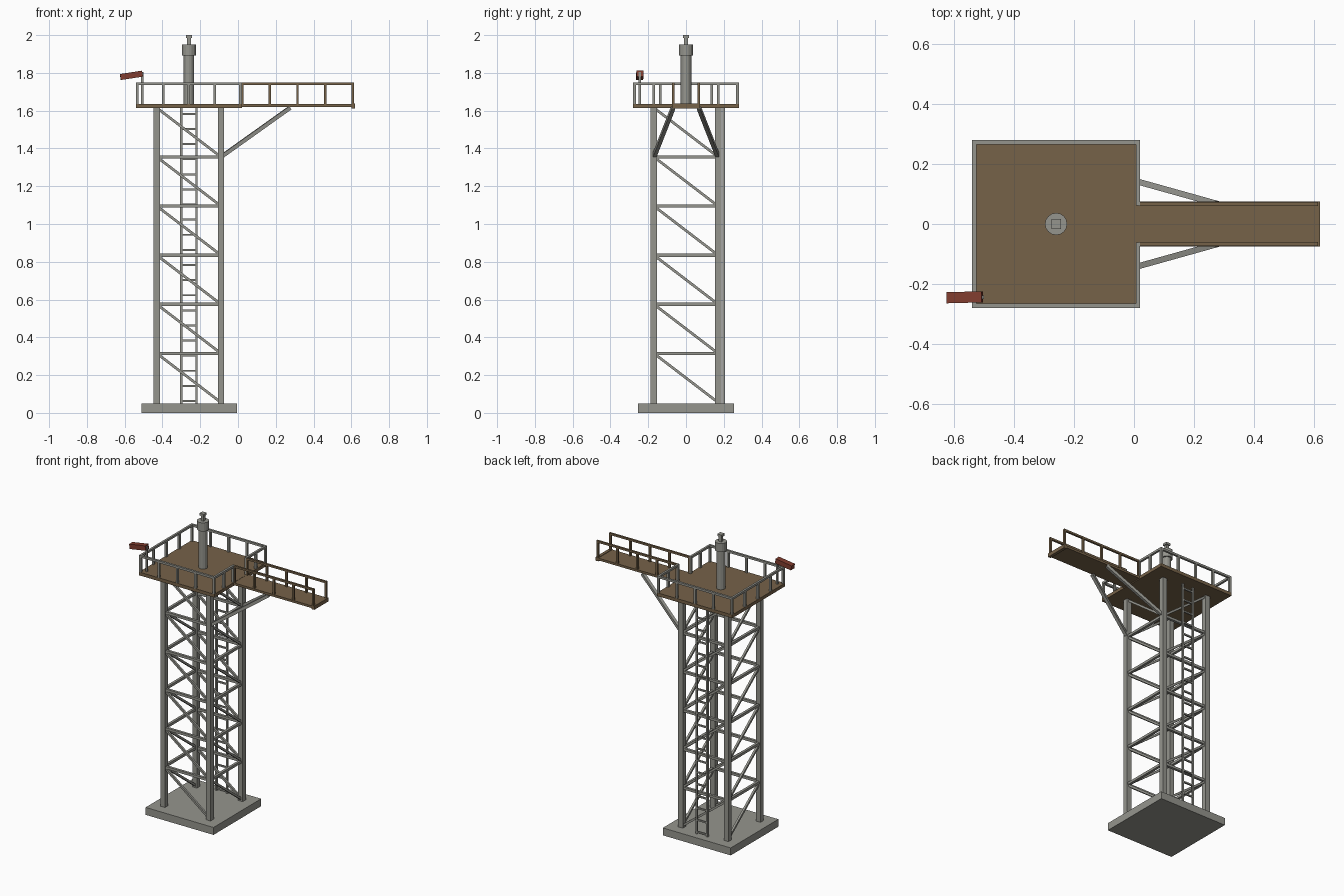
import bpy, bmesh, math
from mathutils import Vector, Matrix

if "Cube" in bpy.data.objects:
    bpy.data.objects.remove(bpy.data.objects["Cube"])

CX = -0.26            # tower axis
DECK = 1.635          # deck top height
RAIL = 1.742          # handrail centre height


def material(name, rgb):
    m = bpy.data.materials.new(name)
    m.diffuse_color = (*rgb, 1)
    m.use_nodes = True
    m.node_tree.nodes["Principled BSDF"].inputs["Base Color"].default_value = m.diffuse_color
    return m


STEEL = material("grey steel", (0.30, 0.30, 0.27))
WOOD = material("brown timber", (0.18, 0.122, 0.066))
RED = material("dull red", (0.22, 0.046, 0.028))


def finish(name, bm, mat):
    me = bpy.data.meshes.new(name)
    bm.to_mesh(me)
    bm.free()
    me.materials.append(mat)
    ob = bpy.data.objects.new(name, me)
    bpy.context.collection.objects.link(ob)
    return ob


def add_bar(bm, a, b, w, h=None):
    """Rectangular bar from a to b, w wide and h high."""
    a, b = Vector(a), Vector(b)
    d = b - a
    z = d.normalized()
    ref = Vector((0, 1, 0)) if abs(z.z) > 0.99 else Vector((0, 0, 1))
    x = ref.cross(z).normalized()
    y = z.cross(x)
    rot = Matrix((x, y, z)).transposed().to_4x4()
    size = Matrix.Diagonal((w, h or w, d.length, 1))
    bmesh.ops.create_cube(bm, size=1, matrix=Matrix.Translation((a + b) / 2) @ rot @ size)


def bars(name, mat, items):
    bm = bmesh.new()
    for it in items:
        add_bar(bm, *it)
    return finish(name, bm, mat)


def box(name, mat, x0, x1, y0, y1, z0, z1):
    ym = (y0 + y1) / 2
    return bars(name, mat, [((x0, ym, (z0 + z1) / 2), (x1, ym, (z0 + z1) / 2), y1 - y0, z1 - z0)])


def fence(p, q, n, t, z0=DECK):
    """Posts and a top rail between two plan points."""
    p, q = Vector((*p, 0)), Vector((*q, 0))
    up = Vector((0, 0, 1))
    e = (q - p).normalized() * t / 2
    out = [(p - e + up * RAIL, q + e + up * RAIL, t)]
    for i in range(n):
        c = p.lerp(q, i / (n - 1))
        out.append((c + up * z0, c + up * RAIL, t))
    return out


# foundation and decks
box("base_slab", STEEL, CX - 0.25, CX + 0.255, -0.253, 0.253, 0, 0.05)
box("platform_deck", WOOD, CX - 0.28, CX + 0.28, -0.28, 0.28, 1.613, DECK)
box("walkway_deck", WOOD, 0.015, 0.615, -0.075, 0.075, 1.619, 1.634)
box("walkway_end_beam", WOOD, 0.6, 0.62, -0.075, 0.075, 1.612, 1.637)

# four legs
L = 0.17
bars("legs", STEEL, [((CX + sx * L, sy * L, 0.05), (CX + sx * L, sy * L, 1.615), 0.034)
                     for sx in (-1, 1) for sy in (-1, 1)])

# lattice: horizontals and diagonals on all four faces
step = 0.26
horiz, diag = [], []
for i in range(6):
    lo = 0.055 + step * i
    hi = lo + step
    for s in (-1, 1):
        if i < 5:
            horiz.append(((CX - L, s * L, hi), (CX + L, s * L, hi), 0.017))
            horiz.append(((CX + s * L, -L, hi), (CX + s * L, L, hi), 0.017))
        diag.append(((CX - L, s * L, hi), (CX + L, s * L, lo), 0.014))
        diag.append(((CX + s * L, -L, hi), (CX + s * L, L, lo), 0.014))
bars("horizontal_braces", STEEL, horiz)
bars("diagonal_braces", STEEL, diag)

# ladder at the back
lad = [((CX + s * 0.04, 0.2, 0.05), (CX + s * 0.04, 0.2, 1.615), 0.012) for s in (-1, 1)]
lad += [((CX - 0.04, 0.2, 0.063 + 0.08 * i), (CX + 0.04, 0.2, 0.063 + 0.08 * i), 0.01) for i in range(20)]
bars("ladder", STEEL, lad)

# platform railing, open where the walkway joins
R = 0.273
rail = fence((CX - R, -R), (CX + R, -R), 5, 0.014) + fence((CX - R, R), (CX + R, R), 5, 0.014)
rail += fence((CX - R, -R), (CX - R, R), 5, 0.014)
for s in (-1, 1):
    rail += fence((CX + R, s * 0.068), (CX + R, s * R), 3, 0.014)
bars("platform_railing", STEEL, rail)

# walkway railings
walk = []
for s in (-1, 1):
    walk += fence((0.022, s * 0.067), (0.608, s * 0.067), 5, 0.013, 1.625)
bars("walkway_railings", WOOD, walk)

# struts under the walkway
bars("walkway_struts", STEEL, [((-0.09, s * L, 1.355), (0.275, s * 0.068, 1.615), 0.02) for s in (-1, 1)])


# central mast with collar and capped top
def cylinder(name, r, z0, z1, n):
    bm = bmesh.new()
    bmesh.ops.create_cone(bm, cap_ends=True, segments=n, radius1=r, radius2=r, depth=z1 - z0,
                          matrix=Matrix.Translation((CX, 0, (z0 + z1) / 2)))
    return finish(name, bm, STEEL)


cylinder("mast", 0.028, DECK, 1.9, 12)
cylinder("mast_collar", 0.037, 1.892, 1.95, 16)
box("mast_neck", STEEL, CX - 0.01, CX + 0.01, -0.01, 0.01, 1.95, 1.99)
box("mast_cap", STEEL, CX - 0.016, CX + 0.016, -0.016, 0.016, 1.985, 2.0)

# red lamp housing on a post at the front left corner
bars("lamp_post", STEEL, [((-0.507, -0.245, DECK), (-0.507, -0.245, 1.805), 0.012)])
bars("lamp_housing", RED, [((-0.623, -0.246, 1.778), (-0.506, -0.243, 1.796), 0.037, 0.032)])
